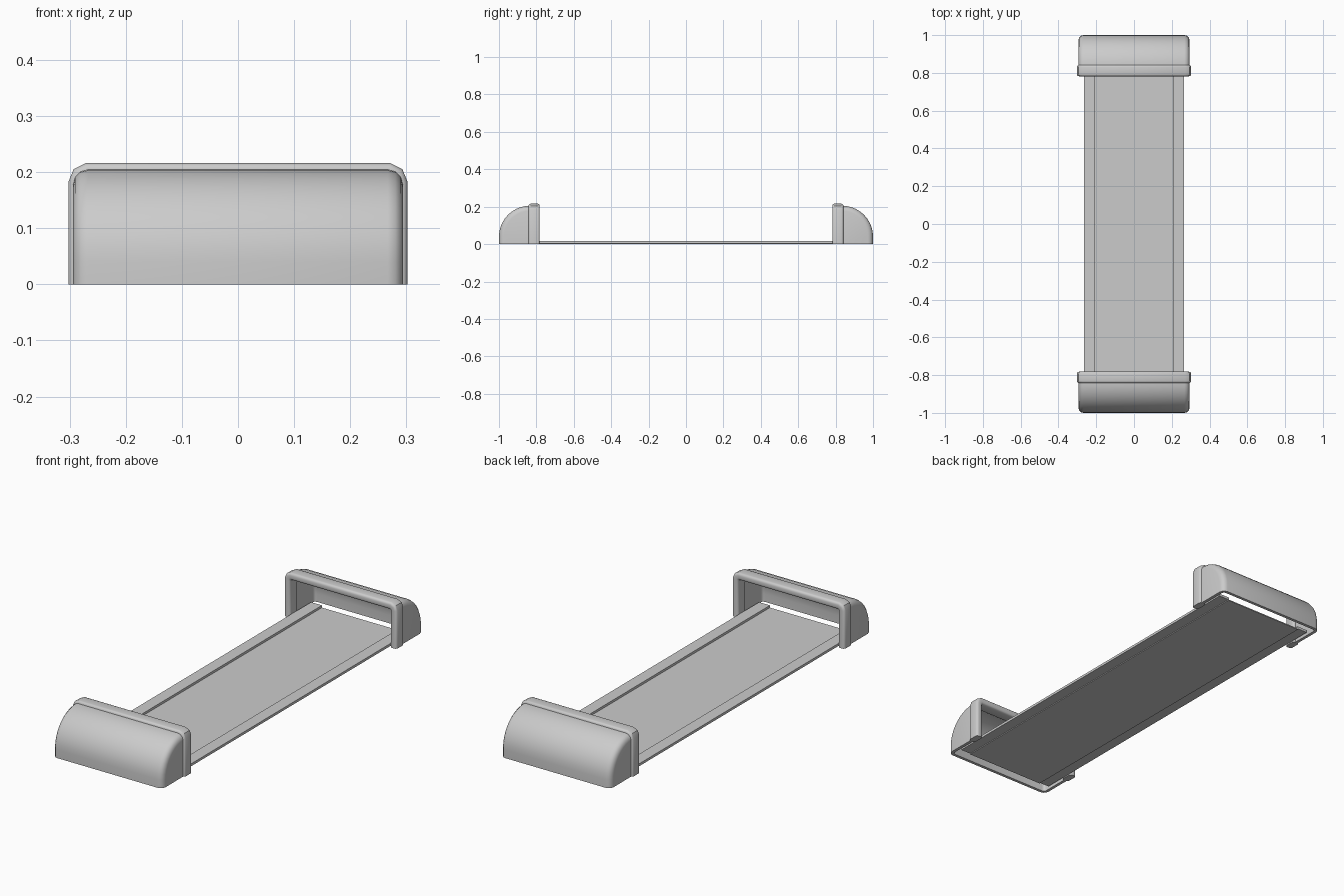
import bpy, bmesh, math
from mathutils import Vector

if "Cube" in bpy.data.objects:
    bpy.data.objects.remove(bpy.data.objects["Cube"])


def add_object(name, bm):
    bmesh.ops.recalc_face_normals(bm, faces=bm.faces)
    mesh = bpy.data.meshes.new(name)
    bm.to_mesh(mesh)
    bm.free()
    obj = bpy.data.objects.new(name, mesh)
    bpy.context.collection.objects.link(obj)
    return obj


def finish(obj, angle=35):
    bpy.ops.object.select_all(action='DESELECT')
    obj.select_set(True)
    bpy.context.view_layer.objects.active = obj
    bpy.ops.object.convert(target='MESH')
    bpy.ops.object.shade_smooth_by_angle(angle=math.radians(angle))


def mirror(obj, axis):
    mod = obj.modifiers.new("mirror", 'MIRROR')
    mod.use_axis = [i == axis for i in range(3)]
    mod.use_clip = False
    mod.use_mirror_merge = False


def loft(bm, rings):
    # Skin closed rings and cap both ends
    vs = [[bm.verts.new(p) for p in r] for r in rings]
    n = len(vs[0])
    for a, b in zip(vs, vs[1:]):
        for i in range(n):
            bm.faces.new((a[i], a[(i + 1) % n], b[(i + 1) % n], b[i]))
    bm.faces.new(vs[0])
    bm.faces.new(vs[-1][::-1])


# End hoods: quarter-round profile, softened at the sides, open below and inward
HALF, TOP, RAD = 0.294, 0.205, 0.165
profile = [(-0.81, 0), (-1, 0)]
for i in range(11):
    a = math.radians(9 * i)
    profile.append((-1 + RAD * (1 - math.cos(a)), TOP - RAD + RAD * math.sin(a)))
profile.append((-0.81, TOP))
bm = bmesh.new()
loft(bm, [[(x, y, z) for y, z in profile] for x in (-HALF, HALF)])
bmesh.ops.recalc_face_normals(bm, faces=bm.faces)


def is_open(f):
    return f.normal.z < -0.9 or f.normal.y > 0.9


bm.normal_update()
side_edges = [e for e in bm.edges
              if any(abs(f.normal.x) > 0.9 for f in e.link_faces)
              and not any(is_open(f) for f in e.link_faces)]
bmesh.ops.bevel(bm, geom=side_edges, offset=0.027, segments=3,
                profile=0.5, affect='EDGES')
bm.normal_update()
bmesh.ops.delete(bm, geom=[f for f in bm.faces if is_open(f)], context='FACES')
hood = add_object("end_hoods", bm)
shell = hood.modifiers.new("shell", 'SOLIDIFY')
shell.thickness = 0.015
shell.offset = -1
mirror(hood, 1)
finish(hood)

# Arched trims around the hood mouths: rounded section swept along a U path
right = [(0.302, 0), (0.302, 0.183), (0.293, 0.205), (0.271, 0.216)]
path = [Vector(p) for p in right] + [Vector((-x, z)) for x, z in reversed(right)]
DEPTH, WIDTH, R = 0.034, 0.06, 0.011
section = []
for cx, cy, start in ((DEPTH - R, WIDTH / 2 - R, 0), (R, WIDTH / 2 - R, 90),
                      (R, R - WIDTH / 2, 180), (DEPTH - R, R - WIDTH / 2, 270)):
    for k in range(4):
        a = math.radians(start + 30 * k)
        section.append((cx + R * math.cos(a), cy + R * math.sin(a)))
rings = []
for i, p in enumerate(path):
    d0 = (p - path[max(i - 1, 0)]).normalized()
    d1 = (path[min(i + 1, len(path) - 1)] - p).normalized()
    d0, d1 = (d0 if i else d1), (d1 if i < len(path) - 1 else d0)
    n0, n1 = Vector((-d0.y, d0.x)), Vector((-d1.y, d1.x))
    inward = (n0 + n1) / (1 + n0.dot(n1))
    rings.append([(p.x + inward.x * s, -0.812 + y, p.y + inward.y * s)
                  for s, y in section])
bm = bmesh.new()
loft(bm, rings)
trim = add_object("arch_trims", bm)
mirror(trim, 1)
finish(trim)


def slab(name, x0, x1, z0, z1, end):
    bm = bmesh.new()
    loft(bm, [[(x0, y, z0), (x1, y, z0), (x1, y, z1), (x0, y, z1)]
              for y in (-end, end)])
    return add_object(name, bm)


# Flat bed with a raised rail along each side
slab("bed", -0.212, 0.212, 0.0, 0.005, 0.94)
rail = slab("side_rails", 0.208, 0.266, 0.004, 0.016, 0.94)
mirror(rail, 0)
finish(rail)
